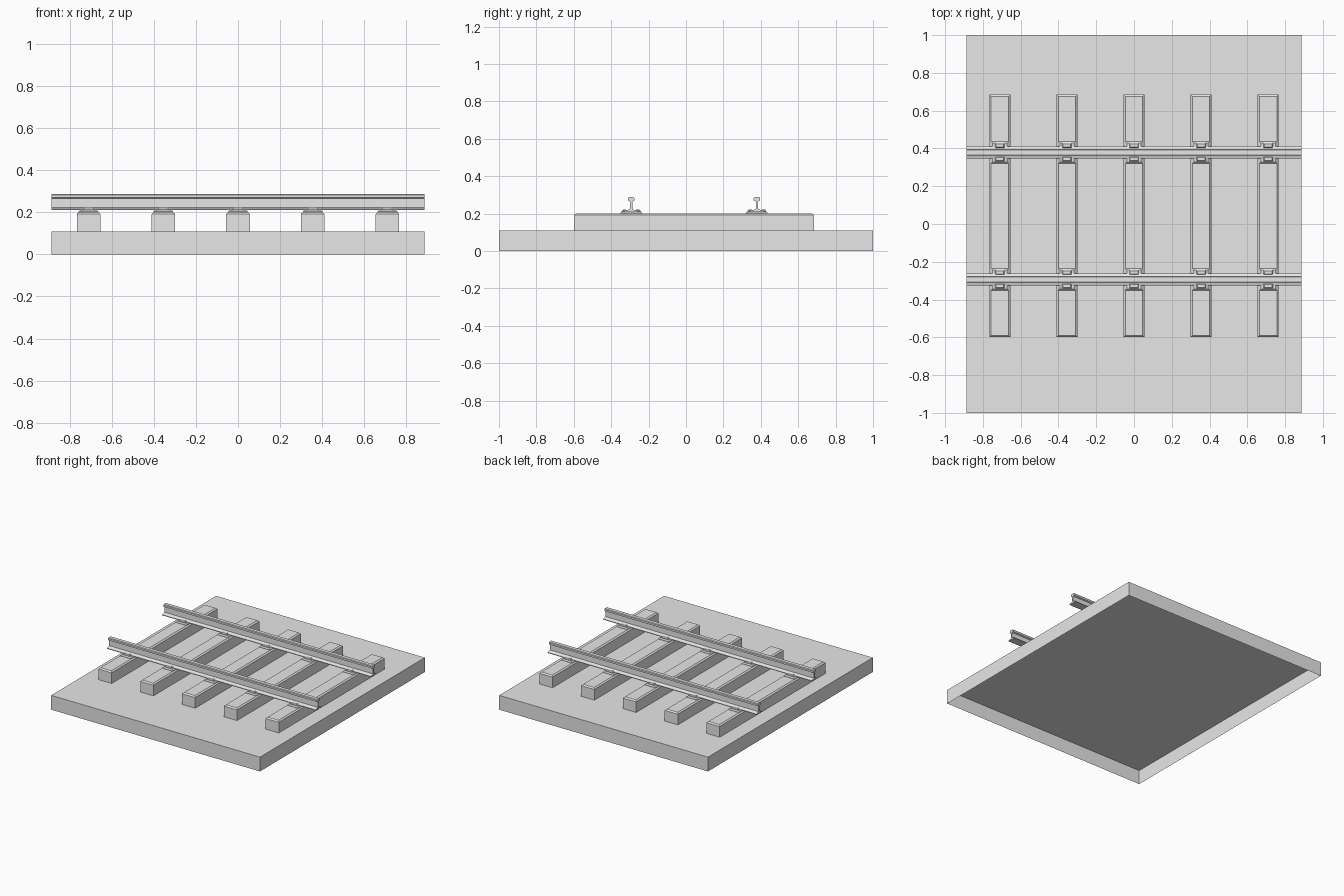
import bpy, bmesh

cube = bpy.data.objects.get("Cube")
if cube:
    bpy.data.objects.remove(cube, do_unlink=True)

grey = bpy.data.materials.new("plain_grey")
grey.use_nodes = True
colour = (0.8, 0.8, 0.8, 1)
grey.diffuse_color = colour
grey.node_tree.nodes["Principled BSDF"].inputs["Base Color"].default_value = colour

HALF_X = 0.887
TRACK_Y = 0.043      # centre line of the track
RAIL_OFFSET = 0.336  # rail distance from the centre line
SPACING = 0.355


def finish(name, bm):
    bmesh.ops.recalc_face_normals(bm, faces=bm.faces)
    mesh = bpy.data.meshes.new(name)
    bm.to_mesh(mesh)
    bm.free()
    mesh.materials.append(grey)
    obj = bpy.data.objects.new(name, mesh)
    bpy.context.collection.objects.link(obj)
    return obj


def stack(name, x, y, layers, bottom=True):
    """Loft rectangles given as (half x, half y, z) from bottom to top."""
    bm = bmesh.new()
    rings = [[bm.verts.new((x + sx * hx, y + sy * hy, z))
              for sx, sy in ((-1, -1), (1, -1), (1, 1), (-1, 1))]
             for hx, hy, z in layers]
    for low, high in zip(rings, rings[1:]):
        for i in range(4):
            j = (i + 1) % 4
            bm.faces.new((low[i], low[j], high[j], high[i]))
    bm.faces.new(rings[-1])
    if bottom:
        bm.faces.new(rings[0][::-1])
    return finish(name, bm)


def rail(name, y):
    # half of the section, foot to head, mirrored about the web
    half = [(0.032, 0.210), (0.032, 0.215), (0.018, 0.220), (0.006, 0.224),
            (0.006, 0.265), (0.017, 0.270), (0.017, 0.283), (0.013, 0.288)]
    section = half + [(-w, z) for w, z in reversed(half)]
    bm = bmesh.new()
    face = bm.faces.new([bm.verts.new((-HALF_X, y + w, z)) for w, z in section])
    new = bmesh.ops.extrude_face_region(bm, geom=[face], use_keep_orig=True)["geom"]
    verts = [v for v in new if isinstance(v, bmesh.types.BMVert)]
    bmesh.ops.translate(bm, verts=verts, vec=(2 * HALF_X, 0, 0))
    return finish(name, bm)


# Ground slab, hollow underneath
slab = stack("ground_slab", 0, 0, [(HALF_X, 1, 0), (HALF_X, 1, 0.11)], bottom=False)

# Rails
rail_lines = {"front": TRACK_Y - RAIL_OFFSET, "back": TRACK_Y + RAIL_OFFSET}
for side, y in rail_lines.items():
    rail(side + "_rail", y)

# Sleepers with chamfered tops, each carrying two plates with clips
for n in range(5):
    x = (n - 2) * SPACING
    stack(f"sleeper_{n + 1}", x, TRACK_Y,
          [(0.056, 0.642, 0.11), (0.056, 0.642, 0.192), (0.046, 0.632, 0.201)])
    for side, y in rail_lines.items():
        stack(f"{side}_plate_{n + 1}", x, y,
              [(0.047, 0.058, 0.199), (0.047, 0.058, 0.204), (0.038, 0.050, 0.211)])
        for end, s in (("outer", -1), ("inner", 1)):
            stack(f"{side}_{end}_clip_{n + 1}", x, y + s * 0.036,
                  [(0.025, 0.013, 0.209), (0.025, 0.013, 0.216), (0.020, 0.008, 0.222)])
